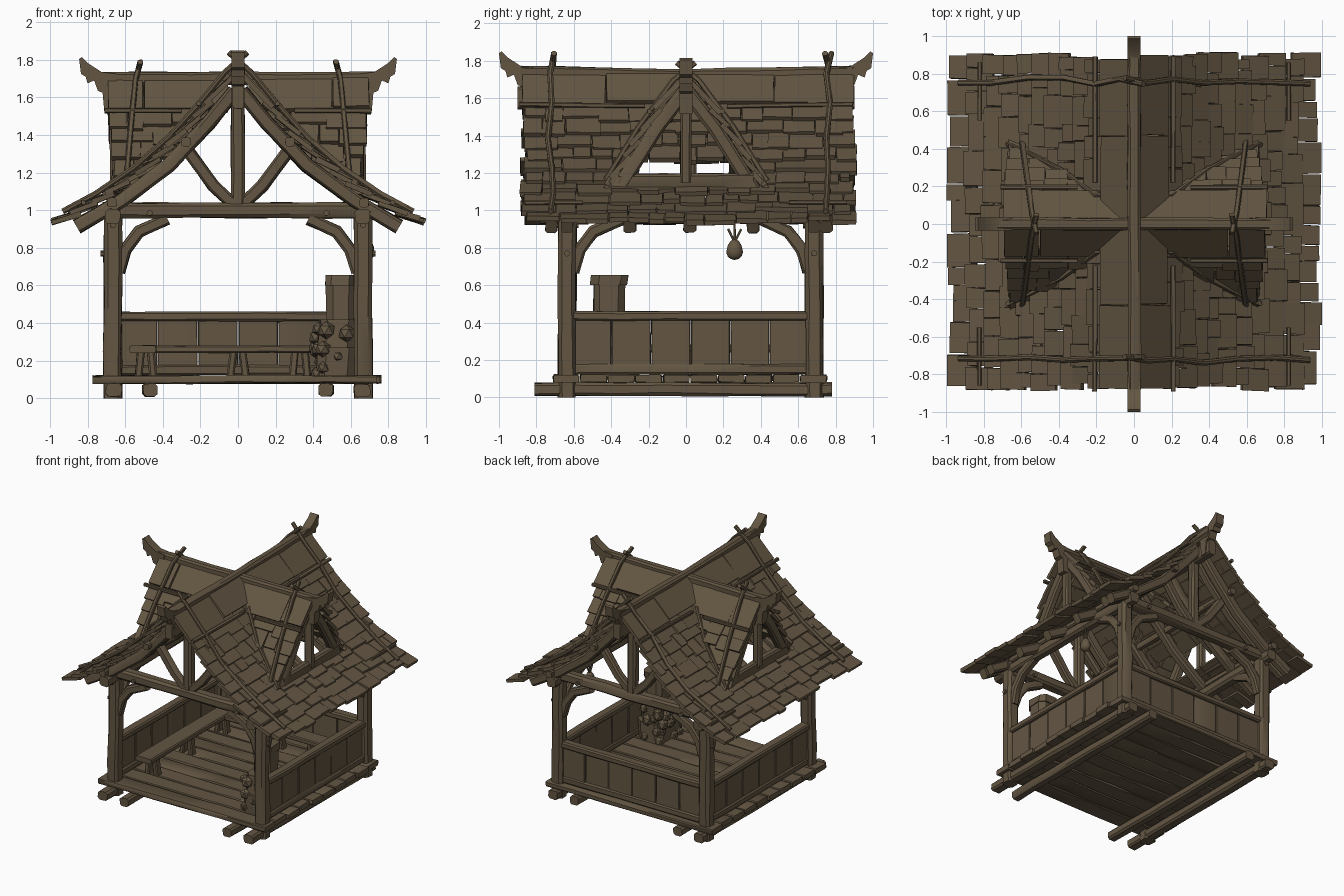
import bpy, bmesh, math, random
from mathutils import Vector as V

random.seed(4)
if "Cube" in bpy.data.objects:
    bpy.data.objects.remove(bpy.data.objects["Cube"])

wood = bpy.data.materials.new("weathered_brown")
wood.use_nodes = True
COLOUR = (0.125, 0.092, 0.055, 1)
wood.diffuse_color = COLOUR
wood.node_tree.nodes["Principled BSDF"].inputs["Base Color"].default_value = COLOUR

X, Y, Z = V((1, 0, 0)), V((0, 1, 0)), V((0, 0, 1))
POST_X, POST_Y = 0.665, (-0.635, 0.685)
made = []


def rnd(a):
    return random.uniform(-a, a)


def finish(name, bm):
    bmesh.ops.recalc_face_normals(bm, faces=bm.faces)
    me = bpy.data.meshes.new(name)
    bm.to_mesh(me)
    bm.free()
    me.materials.append(wood)
    ob = bpy.data.objects.new(name, me)
    bpy.context.collection.objects.link(ob)
    made.append(ob)


def sweep(bm, pts, side, w, d, chamfer=0.2, wobble=0.04):
    """Chamfered rectangle, w along side and d across it, swept along a path."""
    pts = [V(p) for p in pts]
    path = [pts[0]]
    for a, b in zip(pts, pts[1:]):
        n = max(1, int((b - a).length / 0.22))
        path += [a.lerp(b, i / n) for i in range(1, n + 1)]
    c = min(w, d) * chamfer
    x, y = w / 2, d / 2
    if chamfer:
        shape = [(x - c, -y), (x, c - y), (x, y - c), (x - c, y),
                 (c - x, y), (-x, y - c), (-x, c - y), (c - x, -y)]
    else:
        shape = [(x, -y), (x, y), (-x, y), (-x, -y)]
    rings = []
    for i, p in enumerate(path):
        t = (path[min(i + 1, len(path) - 1)] - path[max(i - 1, 0)]).normalized()
        up = side.cross(t).normalized()
        k = min(w, d) * wobble
        shift = side * rnd(k) + up * rnd(k)
        rings.append([bm.verts.new(p + shift + side * (u + rnd(k)) + up * (v + rnd(k)))
                      for u, v in shape])
    n = len(shape)
    for r, q in zip(rings, rings[1:]):
        for i in range(n):
            bm.faces.new((r[i], r[(i + 1) % n], q[(i + 1) % n], q[i]))
    bm.faces.new(rings[0])
    bm.faces.new(rings[-1])


def beam(name, pts, side, w, d, **kw):
    bm = bmesh.new()
    sweep(bm, pts, side, w, d, **kw)
    finish(name, bm)


def along(profile, s, lift=0):
    """Point on a (run, height) profile at arc length s, lifted off the surface."""
    for (a, b), (c, d) in zip(profile, profile[1:]):
        seg = math.hypot(c - a, d - b)
        if s <= seg or (c, d) == profile[-1]:
            k = s / seg
            return (a + (c - a) * k - (d - b) / seg * lift,
                    b + (d - b) * k + (c - a) / seg * lift)
        s -= seg


MAIN = [(0.02, 1.74), (0.25, 1.46), (0.42, 1.285), (0.6, 1.145), (0.8, 1.02), (0.97, 0.935)]
DORMER = [(0.02, 1.71), (0.2, 1.475), (0.44, 1.09)]


def length(profile):
    return sum(math.dist(a, b) for a, b in zip(profile, profile[1:]))


def valley(z):
    """Run of the main slope at height z."""
    for (a, b), (c, d) in zip(MAIN, MAIN[1:]):
        if d <= z:
            return max(0.02, a + (b - z) / (b - d) * (c - a))
    return MAIN[-1][0]


def shingles(name, profile, place, side, span, cap, rows, skip=None):
    """Rows of overlapping boards below a plain ridge cap board."""
    bm = bmesh.new()
    step = (length(profile) - cap) / rows
    for r in range(rows + 1):
        s0 = max(0, cap + (r - 1) * step - 0.04) if r else 0
        s1 = cap + r * step
        lo, hi = span(along(profile, (s0 + s1) / 2)[1])
        u = lo
        while u < hi - 0.02:
            w = min(random.uniform(0.08, 0.2) if r else 0.45, hi - u)
            if hi - u - w < 0.05:
                w = hi - u
            mid = u + w / 2
            if not (skip and r and skip(mid, along(profile, s1 - step / 2)[1])):
                end = s1 + rnd(0.022)
                lift = rnd(0.006)
                pts = [place(mid, *along(profile, s, h + lift))
                       for s, h in ((s0, -0.014), (end, 0.012))]
                sweep(bm, pts, side, w - 0.004 + rnd(0.004), 0.026, chamfer=0, wobble=0.12)
            u += w
    finish(name, bm)


# Main roof slopes, with a gap behind each dormer
for s in (-1, 1):
    shingles("main_roof", MAIN, lambda u, a, z: (s * a, u, z), Y,
             lambda z: (-0.87 + rnd(0.02), 0.895 + rnd(0.02)), 0.24, 10,
             lambda y, z: abs(y) < 0.28 and 1.12 < z < 1.24)
    # Poles lashed along and down the main slope
    for y in (-0.72, 0.76):
        pts = [(s * a, y + rnd(0.02), z) for a, z in
               [(-0.05, 1.84)] + [along(MAIN, q, 0.035) for q in (0.04, 0.25, 0.5, 0.75, 1.0, 1.2)]]
        beam("slope_pole", pts, Y, 0.03, 0.03, chamfer=0.3)
    for e in (-1, 1):
        a, z = along(MAIN, 0.26, 0.03)
        beam("roof_tie_pole", [(s * a, e * 0.22, z), (s * a, e * 0.89, z + 0.01)], X, 0.025, 0.025)
        a, z = along(MAIN, 1.08, 0.03)
        beam("eave_pole", [(s * a, e * 0.55, z), (s * a, e * 0.86, z)], X, 0.022, 0.022)
    # Rafters
    for y in (-0.72, POST_Y[0], -0.3, 0.02, 0.36, POST_Y[1], 0.75):
        pts = [(s * a, y, z) for a, z in
               [along(MAIN, q, -0.07) for q in (0.08, 0.3, 0.6, 0.9, 1.17)]]
        beam("rafter", pts, Y, 0.065, 0.075)
    # Purlins under the slope
    for q in (0.45, 0.95):
        a, z = along(MAIN, q, -0.05)
        beam("purlin", [(s * a, -0.8, z), (s * a, 0.82, z)], X, 0.05, 0.05)

# Cross roof with a dormer gable on each side
for g in (-1, 1):
    for s in (-1, 1):
        shingles("dormer_roof", DORMER, lambda u, a, z: (g * u, s * a, z), X,
                 lambda z: (max(0.02, valley(z) - 0.07), 0.66 + 0.1 * max(0, z - 1.2) + rnd(0.01)),
                 0.24, 5)
        pts = [(g * (0.54 + 0.09 * i), s * a, z) for i, (a, z) in
               enumerate([(-0.05, 1.79)] + [along(DORMER, q, 0.03) for q in (0.04, 0.35, 0.7)])]
        pts = [(g * (0.52 + 0.025 * i), p[1], p[2]) for i, p in enumerate(pts)]
        beam("dormer_pole", pts, X, 0.028, 0.028)
        a, z = along(DORMER, 0.25, 0.03)
        beam("dormer_tie_pole", [(g * 0.3, s * a, z), (g * 0.71, s * a, z)], Y, 0.025, 0.025)
        beam("dormer_rafter", [(g * 0.64, s * a, z) for a, z in
                               [along(DORMER, q, -0.055) for q in (0.02, 0.3, 0.74)]], X, 0.06, 0.075)
        # Thin poles following the valley
        beam("valley_pole", [(g * (valley(z) + 0.02), s * a, z + 0.02) for a, z in
                             [along(DORMER, q) for q in (0.2, 0.45, 0.72)]], X, 0.03, 0.03)
    beam("dormer_tie", [(g * 0.64, -0.36, 1.15), (g * 0.64, 0.36, 1.15)], X, 0.06, 0.09)
    beam("dormer_king_post", [(g * 0.65, 0, 1.15), (g * 0.65, 0, 1.64)], X, 0.06, 0.06)

# Ridge beams and hooked finials
beam("main_ridge", [(0, -0.88, 1.735), (0, 0, 1.72), (0, 0.9, 1.735)], X, 0.07, 0.075)
beam("cross_ridge", [(-0.73, 0, 1.7), (0.73, 0, 1.7)], Y, 0.065, 0.07)
beam("ridge_purlin", [(0, -0.9, 1.6), (0, 0.9, 1.6)], X, 0.06, 0.12)
HOOK = [(0.80, 1.76), (0.88, 1.77), (0.95, 1.815), (0.985, 1.85), (1.0, 1.84), (0.99, 1.76),
        (0.965, 1.745), (0.955, 1.71), (0.92, 1.725), (0.9, 1.67), (0.875, 1.66),
        (0.865, 1.55), (0.82, 1.55), (0.80, 1.68)]
for axis, side, dr, dz in ((Y, X, 0, 0), (X, Y, -0.155, -0.035)):
    for s in (-1, 1):
        bm = bmesh.new()
        face = bm.faces.new([bm.verts.new(axis * s * (r + dr) + Z * (z + dz) - side * 0.034)
                             for r, z in HOOK])
        ext = bmesh.ops.extrude_face_region(bm, geom=[face])
        bmesh.ops.translate(bm, vec=side * 0.068,
                            verts=[v for v in ext["geom"] if isinstance(v, bmesh.types.BMVert)])
        finish("ridge_finial", bm)

# Front and back frames: posts, tie, king post, struts, braces
BRACE = [(0.03, 0.67), (0.065, 0.79), (0.14, 0.885), (0.29, 0.955)]
for k, y in enumerate(POST_Y):
    inward = 1 - 2 * k
    beam("tie_beam", [(-0.72, y, 1.0), (0.72, y, 1.0)], Y, 0.085, 0.08)
    beam("king_post", [(0, y, 1.0), (0, y, 1.62)], X, 0.07, 0.07)
    for s in (-1, 1):
        beam("corner_post", [(s * POST_X, y, 0), (s * POST_X, y, 1.0)], X, 0.095, 0.095)
        beam("gable_strut", [(s * 0.02, y, 1.03), (s * 0.13, y, 1.13), (s * 0.27, y, 1.32)], Y, 0.06, 0.065)
        beam("cross_brace", [(s * (POST_X - a), y, z) for a, z in BRACE], Y, 0.06, 0.065)
        beam("side_brace", [(s * POST_X, y + inward * a, z) for a, z in BRACE], X, 0.06, 0.065)
        for px, pz in ((0.47, 0.985), (POST_X, 0.92)):
            beam("peg", [(s * px, y - 0.06, pz), (s * px, y + 0.06, pz)], X, 0.03, 0.03, chamfer=0.3)
        beam("side_peg", [(s * 0.6, y, 0.77), (s * 0.73, y, 0.77)], Y, 0.03, 0.03, chamfer=0.3)
for s in (-1, 1):
    beam("wall_plate", [(s * POST_X, -0.78, 0.97), (s * POST_X, 0.8, 0.97)], X, 0.08, 0.08)

# Floor bearers and planks
for s in (-1, 1):
    beam("outer_bearer", [(s * 0.66, -0.81, 0.043), (s * 0.66, 0.78, 0.043)], X, 0.085, 0.07)
    beam("inner_bearer", [(s * 0.47, -0.81, 0.045), (s * 0.47, 0.78, 0.045)], X, 0.075, 0.07)
bm = bmesh.new()
for i in range(10):
    y = -0.64 + i * 0.147
    sweep(bm, [(-0.76 + rnd(0.015), y, 0.1), (0.75 + rnd(0.015), y, 0.1)], Y, 0.139, 0.04, chamfer=0.15, wobble=0.07)
finish("floor_planks", bm)


# Low walls of upright boards on three sides
def low_wall(name, a, b, out):
    a, b = V(a), V(b)
    d = (b - a).normalized()
    for part, z, h, w in (("top_rail", 0.435, 0.05, 0.075), ("bottom_rail", 0.15, 0.055, 0.05)):
        beam(name + "_" + part, [a + Z * z, b + Z * z], out, w, h)
    bm = bmesh.new()
    n = 6
    for i in range(n):
        p = a.lerp(b, (i + 0.5) / n) + out * rnd(0.004)
        sweep(bm, [p + Z * 0.13, p + Z * 0.42], d, (b - a).length / n - 0.004, 0.028, chamfer=0.15)
    finish(name + "_boards", bm)


for s, n in ((-1, "right_wall"), (1, "left_wall")):
    low_wall(n, (s * POST_X, -0.61, 0), (s * POST_X, 0.66, 0), X)
low_wall("back_wall", (-0.64, POST_Y[1], 0), (0.64, POST_Y[1], 0), Y)

# Benches along the right and back walls
beam("side_bench_seat", [(-0.505, -0.5, 0.262), (-0.505, 0.55, 0.262)], X, 0.14, 0.04)
beam("back_bench_seat", [(-0.56, 0.52, 0.262), (0.42, 0.52, 0.262)], Y, 0.14, 0.04)
for x, y in ((-0.49, -0.4), (-0.49, 0.05), (-0.49, 0.5), (0, 0.52), (0.33, 0.52)):
    for k in (-1, 1):
        beam("bench_leg", [(x + k * 0.04, y, 0.115), (x + k * 0.025, y, 0.25)], X, 0.04, 0.06)

# Stone oven with a chimney in the front left corner
for z0, z1, x, w, d in ((0.11, 0.27, 0.525, 0.21, 0.32), (0.27, 0.42, 0.53, 0.2, 0.27),
                        (0.41, 0.62, 0.545, 0.15, 0.165), (0.6, 0.655, 0.54, 0.165, 0.19)):
    beam("oven_block", [(x, -0.41, z0), (x, -0.41, z1)], X, w, d, chamfer=0.22)
bm = bmesh.new()
for i in range(26):
    got = bmesh.ops.create_icosphere(bm, subdivisions=1, radius=random.uniform(0.03, 0.05))
    spot = V((0.43 + rnd(0.015), -0.41 + rnd(0.14), random.uniform(0.13, 0.38)))
    if i % 2:
        spot = V((0.52 + rnd(0.08), -0.41 + random.choice((-1, 1)) * 0.14, spot.z))
    bmesh.ops.translate(bm, verts=got["verts"], vec=spot)
finish("oven_stones", bm)

# Bundle hanging under the left eave
beam("hanging_cord", [(0.69, 0.26, 0.96), (0.69, 0.26, 0.82)], X, 0.012, 0.012)
for k in (-1, 1):
    beam("bundle_strand", [(0.69, 0.26 + k * 0.035, 0.9), (0.69, 0.26, 0.83)], X, 0.012, 0.012)
bm = bmesh.new()
bmesh.ops.create_icosphere(bm, subdivisions=2, radius=0.045)
for v in bm.verts:
    v.co = V((v.co.x * 0.8, v.co.y, v.co.z * (1.6 if v.co.z > 0 else 0.9))) + V((0.69, 0.26, 0.775))
finish("hanging_bundle", bm)

# Soft shading with crisp edges
for ob in made:
    ob.select_set(True)
bpy.context.view_layer.objects.active = made[0]
bpy.ops.object.shade_smooth_by_angle(angle=math.radians(35))
